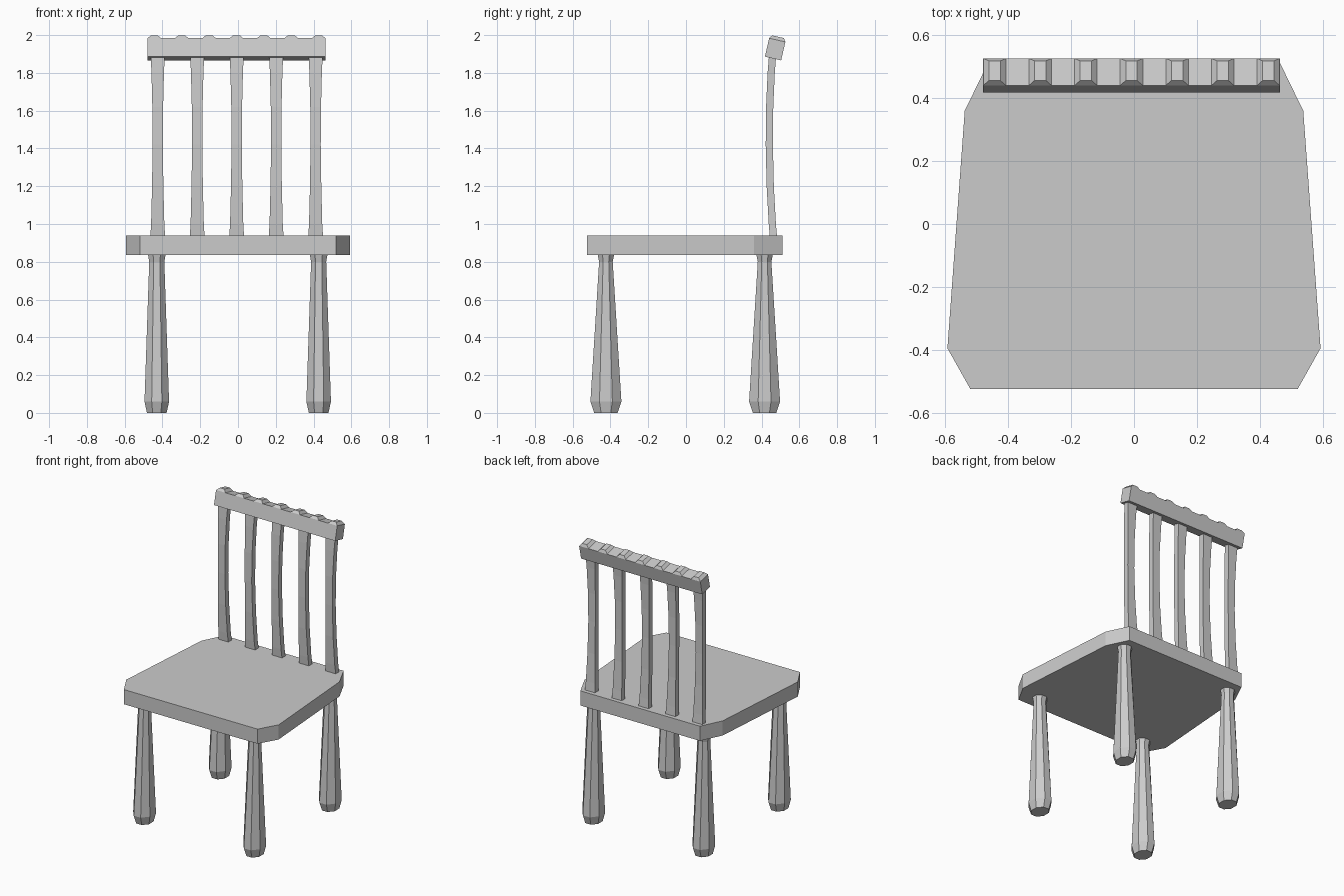
import bpy, bmesh, math
from mathutils import Matrix, Vector

cube = bpy.data.objects.get("Cube")
if cube:
    bpy.data.objects.remove(cube)

GREY = (0.6, 0.6, 0.6, 1)
mat = bpy.data.materials.new("plain grey")
mat.use_nodes = True
mat.diffuse_color = GREY
mat.node_tree.nodes["Principled BSDF"].inputs["Base Color"].default_value = GREY


def loft(name, rings):
    """Skin a stack of equal-sized rings and cap both ends."""
    bm = bmesh.new()
    loops = [[bm.verts.new(p) for p in ring] for ring in rings]
    for a, b in zip(loops, loops[1:]):
        for i in range(len(a)):
            j = (i + 1) % len(a)
            bm.faces.new((a[i], a[j], b[j], b[i]))
    bm.faces.new(loops[0][::-1])
    bm.faces.new(loops[-1])
    bmesh.ops.recalc_face_normals(bm, faces=bm.faces)
    mesh = bpy.data.meshes.new(name)
    bm.to_mesh(mesh)
    bm.free()
    mesh.materials.append(mat)
    obj = bpy.data.objects.new(name, mesh)
    bpy.context.collection.objects.link(obj)
    return obj


def rect(x, y, z, w, d):
    return [(x + sx * w / 2, y + sy * d / 2, z)
            for sx, sy in ((-1, -1), (1, -1), (1, 1), (-1, 1))]


def octagon(x, y, z, rx, ry):
    r = 1 / math.cos(math.pi / 8)
    angles = [math.pi * (2 * i + 1) / 8 for i in range(8)]
    return [(x + rx * r * math.cos(a), y + ry * r * math.sin(a), z) for a in angles]


# Seat: slab with cut corners
half = [(0.52, -0.525), (0.593, -0.395), (0.538, 0.36), (0.465, 0.51)]
outline = half + [(-x, y) for x, y in reversed(half)]
loft("seat", [[(x, y, z) for x, y in outline] for z in (0.835, 0.938)])

# Legs: eight-sided, swelling toward the foot: height, x radius, y radius
leg_profile = [(0, 0.052, 0.062), (0.06, 0.065, 0.082), (0.8, 0.04, 0.036), (0.84, 0.047, 0.044)]
for side, x in (("right", -0.43), ("left", 0.427)):
    for end, y in (("front", -0.424), ("back", 0.416)):
        loft(f"{end}_{side}_leg", [octagon(x, y, z, rx, ry) for z, rx, ry in leg_profile])

# Back spindles: bowed flat bars: height, y, width
bow = [(0.92, 0.464, 0.08), (1.0, 0.457, 0.07), (1.2, 0.446, 0.06), (1.42, 0.441, 0.054),
       (1.62, 0.443, 0.057), (1.8, 0.451, 0.066), (1.9, 0.459, 0.075)]
for i in range(5):
    x = -0.425 + i * 0.209
    loft(f"back_spindle_{i + 1}", [rect(x, y, z, w, 0.038) for z, y, w in bow])

# Top rail and its row of studs, tilted backward together
tilt = Matrix.Translation(Vector((0, 0.472, 1.925))) @ Matrix.Rotation(math.radians(-13), 4, "X")
MID = -0.008
rail = loft("top_rail", [rect(MID, 0, z, 0.943, 0.088) for z in (-0.05, 0.05)])
rail.matrix_world = tilt
for i in range(7):
    x = MID + (i - 3) * 0.145
    stud = loft(f"rail_stud_{i + 1}",
                [rect(x, 0, 0.05, 0.072, 0.088), rect(x, 0, 0.068, 0.036, 0.064)])
    stud.matrix_world = tilt
